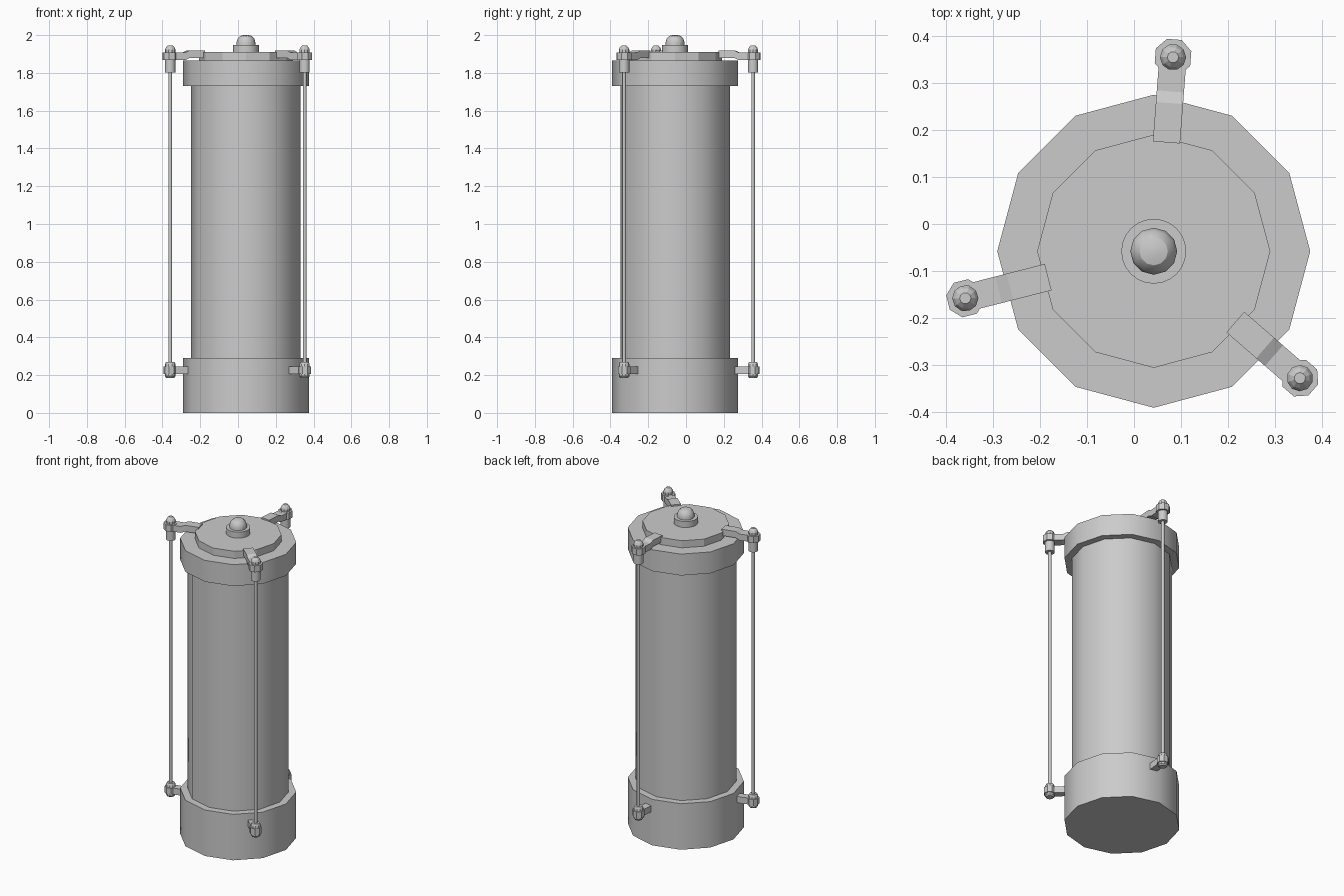
import bpy, bmesh
from math import pi, cos, sin, radians
from mathutils import Matrix

if "Cube" in bpy.data.objects:
    bpy.data.objects.remove(bpy.data.objects["Cube"])

CX, CY = 0.042, -0.058          # axis of the main cylinder


def finish(name, bm, loc, rot=0, smooth=None):
    bmesh.ops.recalc_face_normals(bm, faces=bm.faces)
    me = bpy.data.meshes.new(name)
    bm.to_mesh(me)
    bm.free()
    ob = bpy.data.objects.new(name, me)
    bpy.context.collection.objects.link(ob)
    ob.location = loc
    ob.rotation_euler.z = rot
    if smooth:
        bpy.ops.object.select_all(action='DESELECT')
        ob.select_set(True)
        bpy.context.view_layer.objects.active = ob
        bpy.ops.object.shade_smooth_by_angle(angle=radians(smooth))
    return ob


def lathe(name, profile, n, loc, rot=0, smooth=None):
    """Revolve (radius, z) points; the ends are capped."""
    bm = bmesh.new()
    rings = [[bm.verts.new((r * cos(2 * pi * i / n), r * sin(2 * pi * i / n), z))
              for i in range(n)] for r, z in profile]
    for a, b in zip(rings, rings[1:]):
        for i in range(n):
            j = (i + 1) % n
            bm.faces.new((a[i], a[j], b[j], b[i]))
    bm.faces.new(rings[0][::-1])
    bm.faces.new(rings[-1])
    return finish(name, bm, loc, rot, smooth)


def arm(name, profile, width, loc, rot):
    """Strip of (x, z_mid) stations, 0.04 thick, running along local x."""
    bm = bmesh.new()
    outline = [(x, z - 0.02) for x, z in profile] + [(x, z + 0.02) for x, z in reversed(profile)]
    face = bm.faces.new([bm.verts.new((x, -width / 2, z)) for x, z in outline])
    ext = bmesh.ops.extrude_face_region(bm, geom=[face])
    verts = [v for v in ext['geom'] if isinstance(v, bmesh.types.BMVert)]
    bmesh.ops.translate(bm, verts=verts, vec=(0, width, 0))
    return finish(name, bm, loc, rot)


# main cylinder, collars, lid and knob
c = (CX, CY, 0)
lathe("base_collar", [(0.333, 0), (0.333, 0.29)], 12, c, smooth=40)
lathe("tube", [(0.29, 0.28), (0.29, 1.74)], 12, c, smooth=40)
lathe("top_collar", [(0.333, 1.73), (0.333, 1.865)], 12, c, smooth=40)
lathe("lid", [(0.248, 1.86), (0.248, 1.91)], 12, c)
lathe("knob_washer", [(0.069, 1.90), (0.069, 1.948)], 24, c, smooth=40)
lathe("knob", [(0.05, 1.94), (0.05, 1.962), (0.044, 1.982), (0.03, 1.996), (0.012, 2.0)],
      12, c, smooth=30)

# three tie rods: position and direction of their arms (pointing inward)
rods = [(0.083, 0.355, 265.6), (-0.359, -0.158, 14.3), (0.353, -0.328, 139.0)]
for k, (x, y, deg) in enumerate(rods, 1):
    p, a = (x, y, 0), radians(deg)
    t = a + pi / 8
    # top clamp arm with a small step up onto the lid
    arm(f"top_arm_{k}", [(0.02, 1.887), (0.073, 1.887), (0.098, 1.899), (0.182, 1.899)],
        0.058, p, a)
    lathe(f"top_eye_{k}", [(0.041, 1.867), (0.041, 1.908)], 8, p, t)
    lathe(f"top_socket_{k}", [(0.028, 1.803), (0.028, 1.87)], 10, p, t, 40)
    lathe(f"top_nut_{k}", [(0.028, 1.905), (0.028, 1.924), (0.022, 1.936), (0.012, 1.946)],
          10, p, t)
    # thin rod
    lathe(f"rod_{k}", [(0.010, 0.2), (0.010, 1.82)], 10, p, t, 40)
    # lower bracket into the base collar
    arm(f"lower_bracket_{k}", [(0.01, 0.226), (0.13, 0.226)], 0.045, p, a)
    lathe(f"lower_eye_{k}", [(0.035, 0.206), (0.035, 0.246)], 8, p, t)
    lathe(f"lower_nut_{k}", [(0.022, 0.186), (0.028, 0.194), (0.028, 0.258), (0.022, 0.27)],
          10, p, t, 30)
